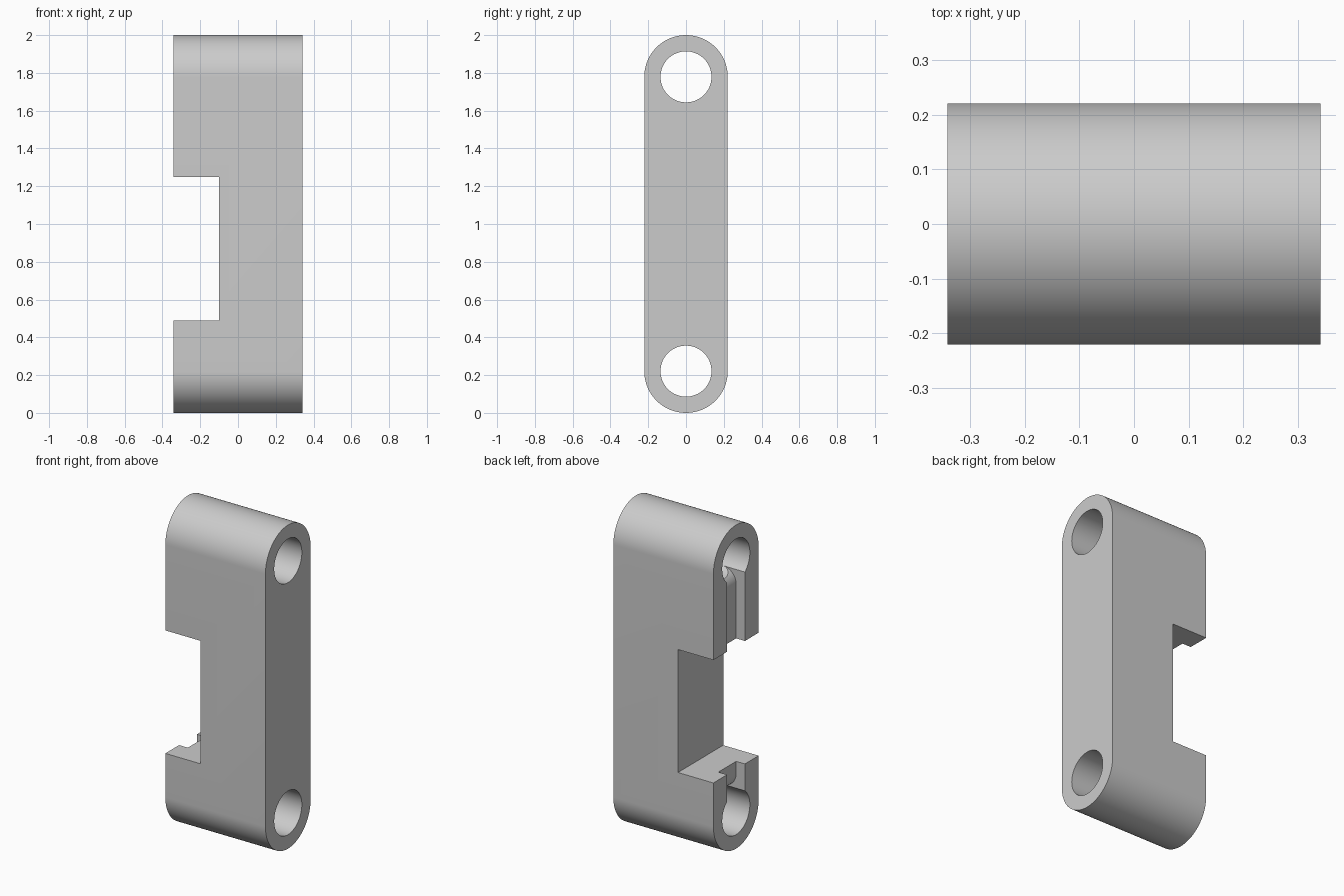
import bpy, bmesh
from math import sin, cos, pi
from mathutils import Vector

default = bpy.data.objects.get("Cube")
if default:
    bpy.data.objects.remove(default, do_unlink=True)

HALF_X, OUTER_R, BORE_R = 0.342, 0.221, 0.135
HEIGHT = 2.0
BORE_Z = (OUTER_R, HEIGHT - OUTER_R)
NOTCH_Z, NOTCH_X = (0.49, 1.25), -0.10
SLOT_HALF, SLOT_DEPTH, BEND_R = 0.087, 0.06, 0.09

grey = bpy.data.materials.new("light grey")
grey.use_nodes = True
colour = (0.6, 0.6, 0.6, 1)
grey.diffuse_color = colour
grey.node_tree.nodes["Principled BSDF"].inputs["Base Color"].default_value = colour


def arc(cu, cv, r, start, end, steps):
    return [(cu + r * cos(start + (end - start) * i / steps),
             cv + r * sin(start + (end - start) * i / steps)) for i in range(steps + 1)]


def prism(name, profile, axis, low, high):
    """Extrude a (u, z) profile along x or y."""
    bm = bmesh.new()
    place = (lambda u, z: (low, u, z)) if axis == "x" else (lambda u, z: (u, low, z))
    face = bm.faces.new([bm.verts.new(place(u, z)) for u, z in profile])
    new = bmesh.ops.extrude_face_region(bm, geom=[face])["geom"]
    step = Vector((1, 0, 0) if axis == "x" else (0, 1, 0)) * (high - low)
    bmesh.ops.translate(bm, vec=step, verts=[g for g in new if isinstance(g, bmesh.types.BMVert)])
    bmesh.ops.recalc_face_normals(bm, faces=bm.faces)
    mesh = bpy.data.meshes.new(name)
    bm.to_mesh(mesh)
    bm.free()
    mesh.materials.append(grey)
    obj = bpy.data.objects.new(name, mesh)
    bpy.context.collection.objects.link(obj)
    return obj


# Rounded link body
body = prism("link_body",
             arc(0, BORE_Z[1], OUTER_R, 0, pi, 48) + arc(0, BORE_Z[0], OUTER_R, pi, 2 * pi, 48),
             "x", -HALF_X, HALF_X)

# Side notch
low, high = NOTCH_Z
cutters = [prism("notch_cutter", [(-1, low), (NOTCH_X, low), (NOTCH_X, high), (-1, high)],
                 "y", -1, 1)]

# Through bores
for z in BORE_Z:
    cutters.append(prism("bore_cutter", arc(0, z, BORE_R, 0, 2 * pi, 64)[:-1], "x", -1, 1))

# Shallow slots from notch to bore, with a rounded bend into the bore
floor_x = -HALF_X + SLOT_DEPTH
lip = BORE_Z[1] - (BORE_R ** 2 - SLOT_HALF ** 2) ** 0.5
bend = arc(floor_x + BEND_R, lip - BEND_R, BEND_R, pi, pi / 2, 16)
middle = HEIGHT / 2
slot = [(-1, middle + 0.1), (floor_x, middle + 0.1)] + bend
slot += [(floor_x + BEND_R, lip + 0.03), (-1, lip + 0.03)]
for profile in (slot, [(x, HEIGHT - z) for x, z in slot]):
    cutters.append(prism("slot_cutter", profile, "y", -SLOT_HALF, SLOT_HALF))

bpy.ops.object.select_all(action="DESELECT")
bpy.context.view_layer.objects.active = body
body.select_set(True)
for cutter in cutters:
    cutter.hide_render = True
    mod = body.modifiers.new("cut", "BOOLEAN")
    mod.operation, mod.solver, mod.object = "DIFFERENCE", "EXACT", cutter
    bpy.ops.object.modifier_apply(modifier=mod.name)
    bpy.data.objects.remove(cutter, do_unlink=True)

bpy.ops.object.shade_smooth_by_angle(angle=pi / 6)
